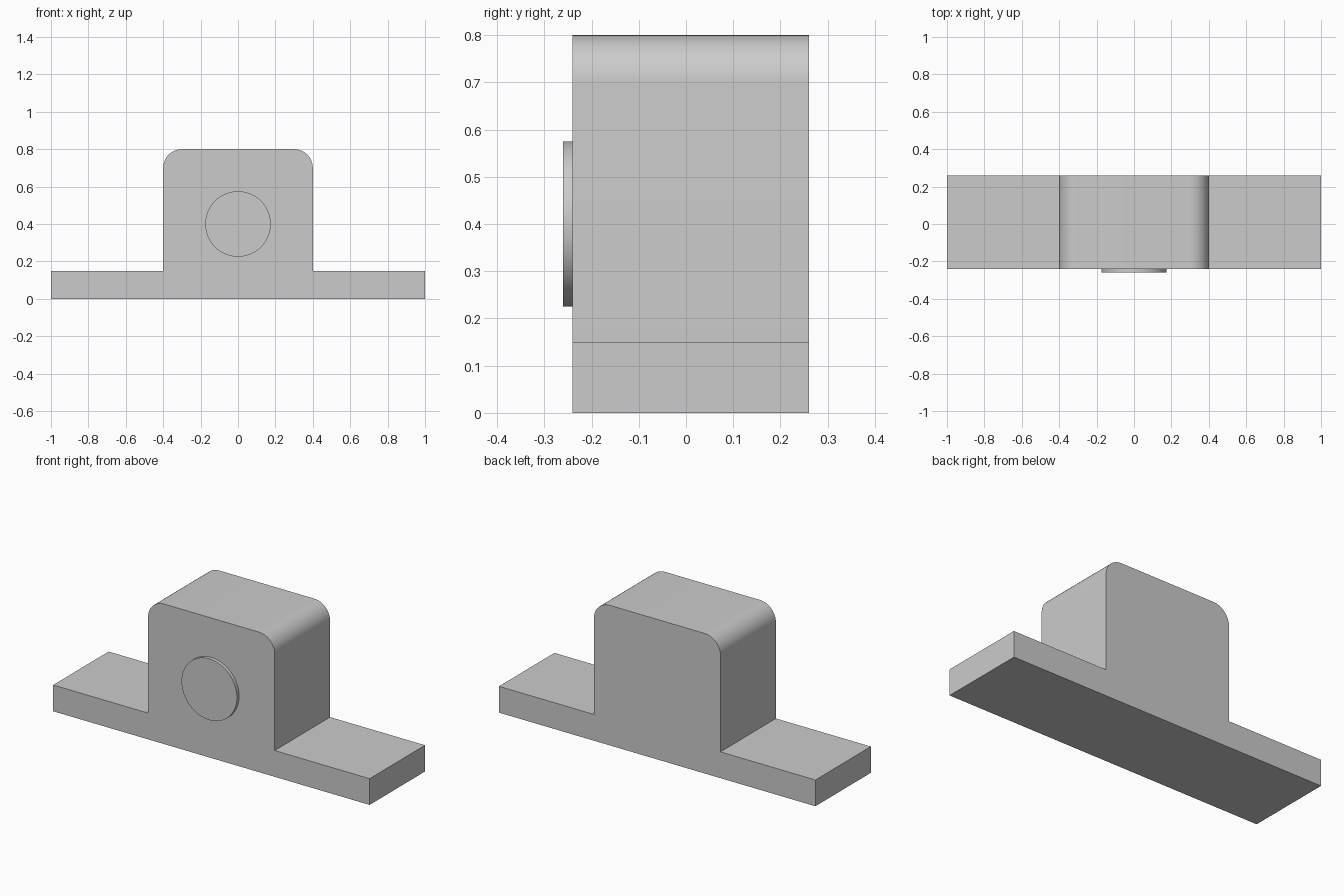
import bpy
import bmesh
from math import pi, sin, cos, radians
from mathutils import Matrix

cube = bpy.data.objects.get("Cube")
if cube:
    bpy.data.objects.remove(cube, do_unlink=True)

grey = bpy.data.materials.new("light grey")
grey.use_nodes = True
grey.diffuse_color = (0.6, 0.6, 0.6, 1)
grey.node_tree.nodes["Principled BSDF"].inputs["Base Color"].default_value = (0.6, 0.6, 0.6, 1)


def finish(name, bm):
    """Turn a bmesh into a smooth-shaded object that keeps its sharp edges."""
    bmesh.ops.recalc_face_normals(bm, faces=bm.faces)
    mesh = bpy.data.meshes.new(name)
    bm.to_mesh(mesh)
    bm.free()
    mesh.materials.append(grey)
    obj = bpy.data.objects.new(name, mesh)
    bpy.context.collection.objects.link(obj)
    bpy.ops.object.select_all(action="DESELECT")
    obj.select_set(True)
    bpy.context.view_layer.objects.active = obj
    bpy.ops.object.shade_smooth_by_angle(angle=radians(30))
    return obj


# Housing: flanged foot and round-shouldered block as one extruded profile
FRONT, BACK = -0.24, 0.26
RADIUS, STEPS = 0.1, 12
half = [(1, 0), (1, 0.15), (0.4, 0.15)]
for i in range(STEPS + 1):
    a = pi / 2 * i / STEPS
    half.append((0.3 + RADIUS * cos(a), 0.7 + RADIUS * sin(a)))
outline = half + [(-x, z) for x, z in reversed(half)]

bm = bmesh.new()
face = bm.faces.new([bm.verts.new((x, FRONT, z)) for x, z in outline])
grown = bmesh.ops.extrude_face_region(bm, geom=[face])["geom"]
moved = [v for v in grown if isinstance(v, bmesh.types.BMVert)]
bmesh.ops.translate(bm, verts=moved, vec=(0, BACK - FRONT, 0))
finish("bearing_housing", bm)

# Raised round boss on the front, seated slightly into the housing
bm = bmesh.new()
bmesh.ops.create_cone(
    bm, cap_ends=True, segments=64, radius1=0.175, radius2=0.175, depth=0.03,
    matrix=Matrix.Translation((0, -0.245, 0.4)) @ Matrix.Rotation(pi / 2, 4, "X"))
finish("front_boss", bm)
